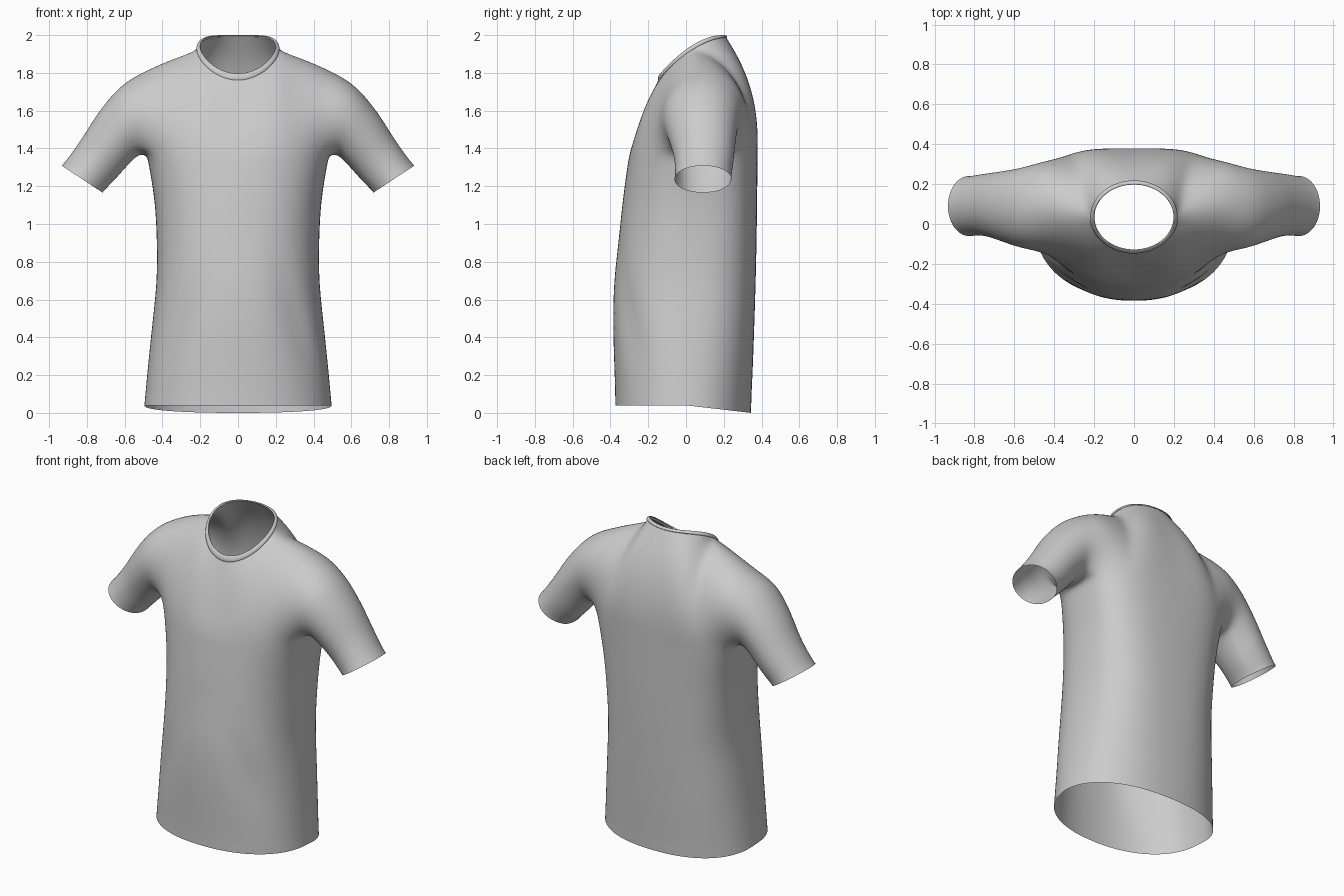
import bpy, bmesh, math
from mathutils import Vector as V

if "Cube" in bpy.data.objects:
    bpy.data.objects.remove(bpy.data.objects["Cube"])

K, C, NECK, ROWS = 12, 8, 5, 8   # side index, armhole column, neck-side column, yoke rows


def sample(table, t):
    """Catmull-Rom through evenly spaced rows, t in 0..1."""
    n = len(table) - 1
    i = min(int(t * n), n - 1)
    f = t * n - i
    p = [V(table[max(0, min(n, i + k))]) for k in (-1, 0, 1, 2)]
    return (p[1] * 2 + (p[2] - p[0]) * f + (p[0] * 2 - p[1] * 5 + p[2] * 4 - p[3]) * f * f
            + (p[1] * 3 - p[0] - p[2] * 3 + p[3]) * f ** 3) / 2


def bezier(a, b, c, d, t):
    u = 1 - t
    return a * u ** 3 + b * 3 * u * u * t + c * 3 * u * t * t + d * t ** 3


def add_grid(bm, rows, sx):
    vs = [[bm.verts.new((p[0] * sx, p[1], p[2])) for p in row] for row in rows]
    for r, s in zip(vs, vs[1:]):
        for j in range(len(r) - 1):
            bm.faces.new((r[j], r[j + 1], s[j + 1], s[j]))


def finish(bm, name, smooth=0, levels=2):
    bmesh.ops.remove_doubles(bm, verts=bm.verts, dist=0.0005)
    for _ in range(smooth):
        bmesh.ops.smooth_vert(bm, verts=[v for v in bm.verts if not v.is_boundary],
                              factor=0.5, use_axis_x=True, use_axis_y=True, use_axis_z=True)
    bmesh.ops.recalc_face_normals(bm, faces=bm.faces)
    # outward normals: the part furthest back must face backwards
    bm.faces.ensure_lookup_table()
    far = max(bm.faces, key=lambda f: f.calc_center_median().y)
    if far.normal.y < 0:
        bmesh.ops.reverse_faces(bm, faces=bm.faces)
    me = bpy.data.meshes.new(name)
    bm.to_mesh(me)
    bm.free()
    me.shade_smooth()
    ob = bpy.data.objects.new(name, me)
    bpy.context.collection.objects.link(ob)
    mod = ob.modifiers.new("Subdivision", 'SUBSURF')
    mod.levels = mod.render_levels = levels
    return ob


# Torso: half width, front y, back y, side y at even heights from hem to armpit
TORSO = [(.497, -.375, .345, .00), (.478, -.382, .355, .00), (.455, -.388, .363, .01),
         (.433, -.382, .370, .02), (.432, -.358, .375, .04), (.445, -.335, .378, .06),
         (.480, -.307, .380, .07)]


def torso_ring(t):
    w, f, b, yc = sample(TORSO, t)
    ring = []
    for i in range(2 * K + 1):
        a = math.pi * i / (2 * K)
        c, s = math.cos(a), max(0, math.sin(a))
        e = 2 / (2.2 + .2 * t) if c > 0 else 2 / (2.3 + .8 * t)
        y = yc + (f - yc if c > 0 else b - yc) * abs(c) ** e
        x = w * s ** e if 0 < i < 2 * K else 0
        z = .04 + 1.32 * t - .04 * max(0, y / .345) * (1 - t)
        if y < 0:   # soft diagonal drape fold
            z_fade = max(0, 1 - abs(z - .5) / .4)
            y += .03 * z_fade * math.exp(-((x - .46 + .32 * z) / .05) ** 2)
        ring.append(V((x, y, z)))
    return ring


def neck_point(phi, grow=0.0, lift=0.0):
    """Point on the tilted neckline; phi = 0 at centre front, pi at centre back."""
    y0 = .035 - .18 * math.cos(phi)
    u = min(1, max(0, (y0 + .145) / .36))
    z = 1.768 + .222 * (1 - (1 - u) ** 1.85) + lift * (1 - .65 * u)
    return V(((.216 + grow) * math.sin(phi), .035 - (.18 + grow) * math.cos(phi), z))


SHOULDER = [V((.305, .07, 1.908)), V((.40, .08, 1.868)), V((.49, .09, 1.824))]


def yoke_column(i, base, back):
    """Curve from chest level up to the neckline or shoulder seam."""
    s = i / C
    if i <= NECK:
        phi = math.pi / 2 * i / NECK
        end = neck_point(math.pi - phi if back else phi)
    else:
        end = SHOULDER[i - NECK - 1]
    if back:
        o1 = V((0, .015, .25)).lerp(V((0, .10, .23)), s)
        o2 = V((0, .10, -.16)).lerp(V((0, .235, -.02)), s ** .8)
    else:
        o1 = V((0, .055, .14)).lerp(V((0, -.05, .2)), s)
        o2 = V((0, -.045, -.105)).lerp(V((0, -.21, -.035)), s)
    dx = V(((end.x - base.x) / 3, 0, 0))
    return [bezier(base, base + o1 + dx, end + o2 - dx, end, r / ROWS) for r in range(ROWS + 1)]


# Sleeve: top x, top z, bottom x, bottom z, front y, back y from armhole to cuff
SLEEVE = [(.49, 1.824, .478, 1.35, -.145, .315), (.62, 1.74, .525, 1.358, -.125, .287),
          (.74, 1.60, .585, 1.302, -.092, .27), (.835, 1.45, .65, 1.23, -.065, .258),
          (.935, 1.31, .715, 1.165, -.063, .243)]


def sleeve_point(t, ang):
    tx, tz, bx, bz, f, b = sample(SLEEVE, t)
    top, bot = V((tx, 0, tz)), V((bx, 0, bz))
    return ((top + bot) / 2 + (top - bot) / 2 * math.cos(ang)
            + V((0, (f + b) / 2 + (b - f) / 2 * math.sin(ang), 0)))


# Shirt body with sleeves, welded from both halves
rings = [torso_ring(t / 18) for t in range(19)]
chest = rings[-1]
front = [yoke_column(i, chest[i], False) for i in range(C + 1)]
back = [yoke_column(i, chest[2 * K - i], True) for i in range(C + 1)]
armhole = chest[C:2 * K - C + 1] + back[C][1:] + front[C][-2::-1]
angles = [math.atan2((p.y - .085) / .23, (p.z - 1.588) / .236) for p in armhole]
sleeve = []
for k in range(15):
    t = k / 14
    keep = max(0, 1 - 3 * t) ** 2
    sleeve.append([sleeve_point(t, a) + (p - sleeve_point(0, a)) * keep
                   for p, a in zip(armhole, angles)])
bm = bmesh.new()
for sx in (1, -1):
    for part in (rings, front, back, sleeve):
        add_grid(bm, part, sx)
finish(bm, "shirt_body", smooth=2)

# Neckband: slim raised rib following the neckline
PROFILE = [(.002, -.008), (.005, .002), (.001, .016), (-.007, .028), (-.014, .030), (-.017, .018)]
bm = bmesh.new()
for sx in (1, -1):
    add_grid(bm, [[neck_point(math.pi * j / 24, g, h) for j in range(25)] for g, h in PROFILE], sx)
finish(bm, "neckband", levels=2)
